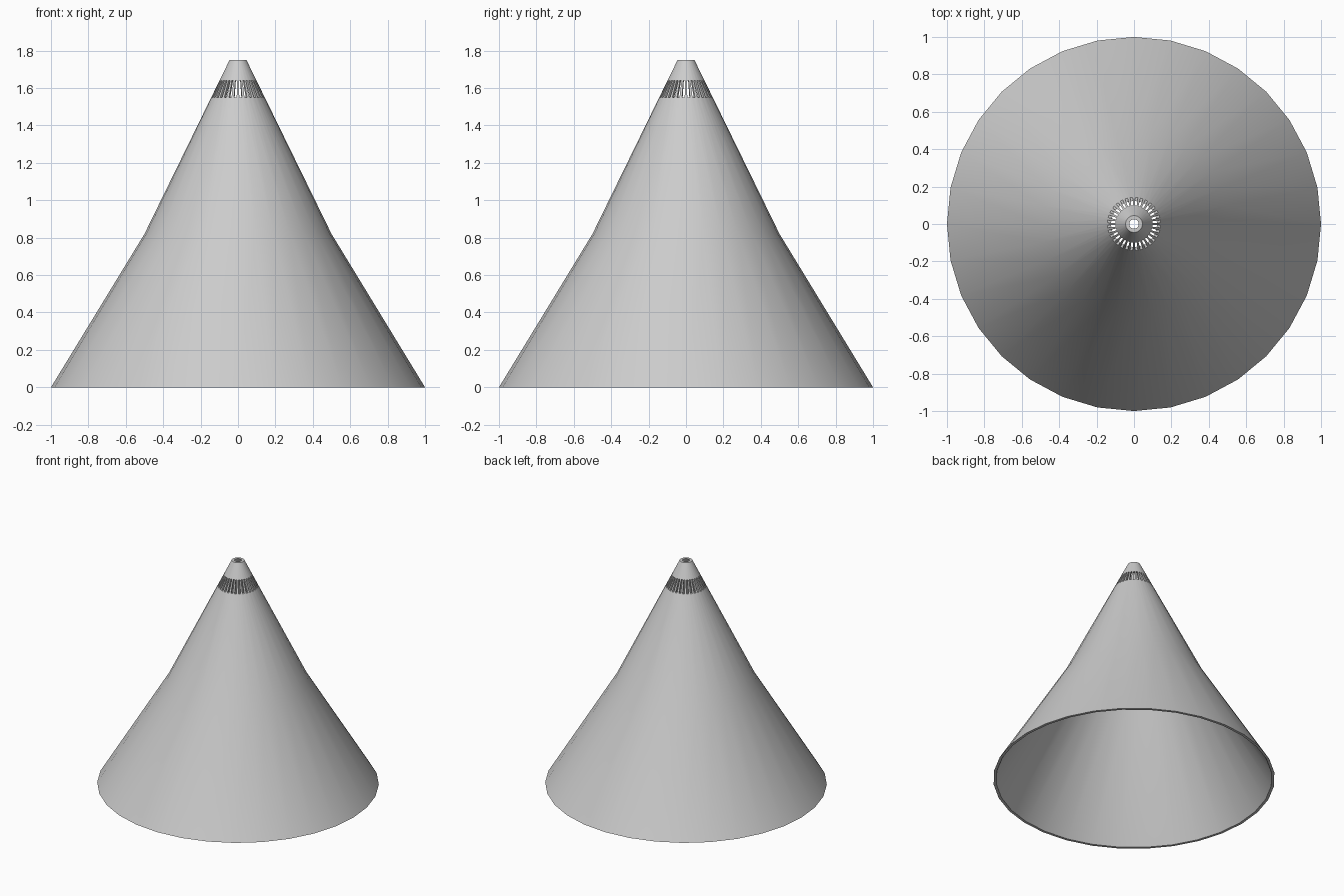
import bpy
import bmesh
from math import cos, sin, tau, radians

cube = bpy.data.objects.get("Cube")
if cube:
    bpy.data.objects.remove(cube, do_unlink=True)

SIDES = 32
WALL = 0.02
SLOT_EDGES = (0.25, 0.75)   # slot span across each facet

# Outer profile from rim to tip: radius, height, borders a vent slot
outer = [(1.0, 0.0, False), (0.5, 0.82, False), (0.143, 1.55, True),
         (0.099, 1.64, True), (0.045, 1.75, False)]
inner = [(r - WALL, z, slot) for r, z, slot in reversed(outer)]
profile = outer + inner

bm = bmesh.new()


def make_ring(radius, z, split):
    """One list of vertices per side: the corner, then any slot edges."""
    corners = [bm.verts.new((radius * cos(tau * i / SIDES),
                             radius * sin(tau * i / SIDES), z))
               for i in range(SIDES)]
    ring = []
    for i, corner in enumerate(corners):
        side = [corner]
        if split:
            end = corners[(i + 1) % SIDES].co
            side += [bm.verts.new(corner.co.lerp(end, t)) for t in SLOT_EDGES]
        ring.append(side)
    return ring


rings = [make_ring(*point) for point in profile]


def side_points(ring, i):
    return ring[i] + [ring[(i + 1) % SIDES][0]]


# Shade wall, leaving the vent slots open
for k, low in enumerate(rings):
    nxt = (k + 1) % len(rings)
    high = rings[nxt]
    vented = profile[k][2] and profile[nxt][2]
    for i in range(SIDES):
        a, b = side_points(low, i), side_points(high, i)
        if vented:
            for j in (0, 2):
                bm.faces.new((a[j], a[j + 1], b[j + 1], b[j]))
        else:
            bm.faces.new(a + b[::-1])

# Slot linings joining outer and inner skins
slot_rings = [ring for ring, point in zip(rings, profile) if point[2]]
for i in range(SIDES):
    loops = [ring[i][1:] for ring in slot_rings]
    out_low, out_high, in_high, in_low = loops
    for j in (0, 1):
        bm.faces.new([pair[j] for pair in loops])
    bm.faces.new(out_low + in_low[::-1])
    bm.faces.new(out_high + in_high[::-1])

bmesh.ops.recalc_face_normals(bm, faces=bm.faces)
mesh = bpy.data.meshes.new("lamp_shade")
bm.to_mesh(mesh)
bm.free()

# Single plain grey finish
grey = bpy.data.materials.new("light_grey")
grey.use_nodes = True
colour = (0.6, 0.6, 0.6, 1.0)
grey.diffuse_color = colour
grey.node_tree.nodes["Principled BSDF"].inputs["Base Color"].default_value = colour
mesh.materials.append(grey)

shade = bpy.data.objects.new("lamp_shade", mesh)
bpy.context.collection.objects.link(shade)
bpy.ops.object.select_all(action="DESELECT")
shade.select_set(True)
bpy.context.view_layer.objects.active = shade
bpy.ops.object.shade_smooth_by_angle(angle=radians(30))
